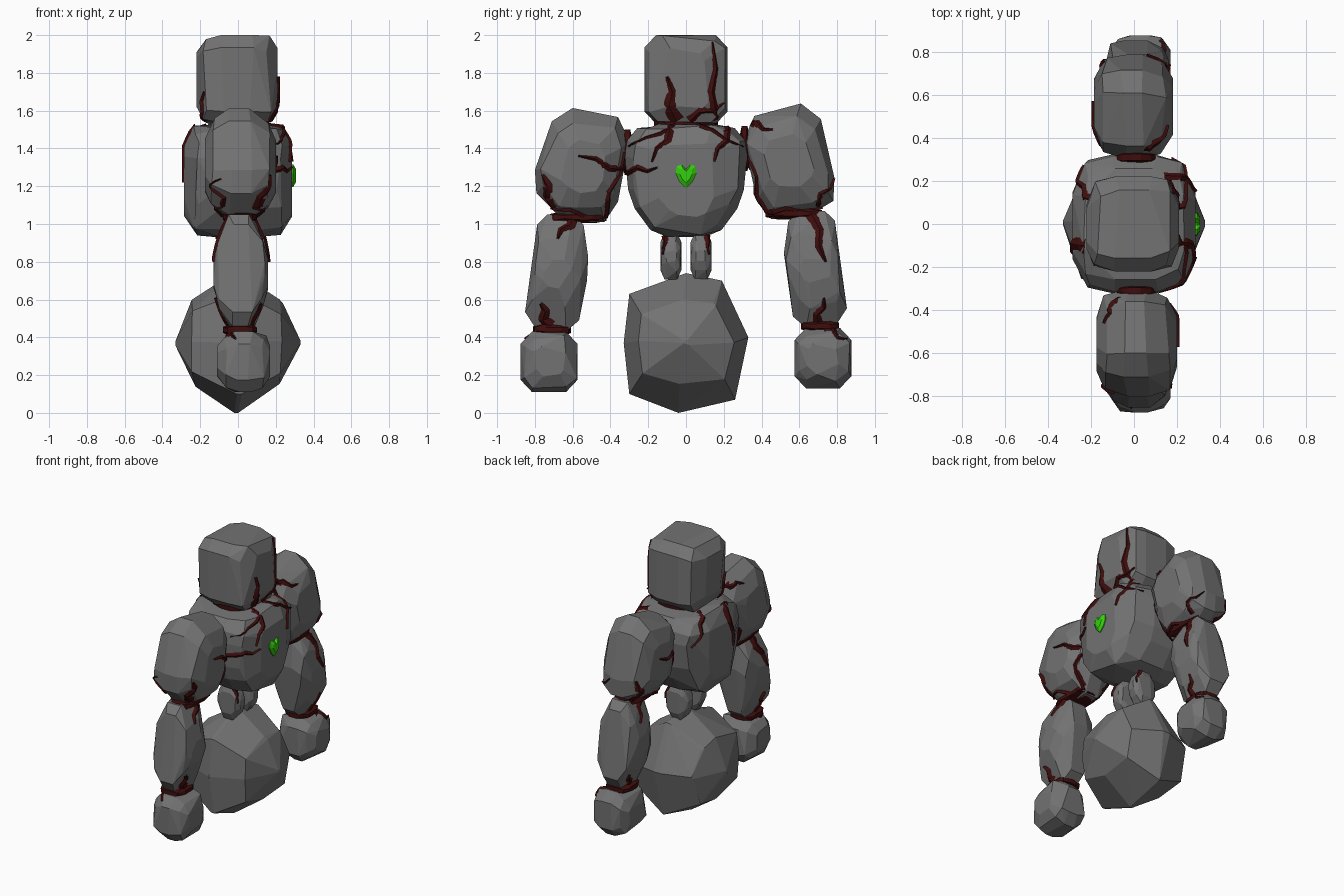
import bpy, bmesh, random
from mathutils import Vector
from mathutils.bvhtree import BVHTree

random.seed(4)
if "Cube" in bpy.data.objects:
    bpy.data.objects.remove(bpy.data.objects["Cube"])


def material(name, red, green, blue):
    mat = bpy.data.materials.new(name)
    mat.use_nodes = True
    colour = (red, green, blue, 1)
    mat.diffuse_color = colour
    mat.node_tree.nodes["Principled BSDF"].inputs["Base Color"].default_value = colour
    return mat


stone = material("grey stone", .17, .17, .17)
lava = material("dark red vein", .05, .004, .004)
gem = material("bright green", .035, .62, .004)

# Layer styles: width scale, height scale and depth of each shrinking layer
ROUND = ((1, 1, .25), (.88, .78, .75), (.5, .45, 1))
BLOCK = ((1, 1, .35), (.87, .93, .77), (.48, .65, 1))
SLIM = ((1, 1, .35), (.85, .62, .78), (.45, .22, 1))
SHARP = ((1, 1, .04), (.75, .6, .7), (0, 0, 1))
surfaces = {}


def finish(name, bm, mat):
    bmesh.ops.recalc_face_normals(bm, faces=bm.faces)
    mesh = bpy.data.meshes.new(name)
    bm.to_mesh(mesh)
    bm.free()
    mesh.materials.append(mat)
    obj = bpy.data.objects.new(name, mesh)
    bpy.context.collection.objects.link(obj)


def box(y, z, half_width, half_height):
    return [(y + a * half_width, z + b * half_height) for a, b in ((-1, 1), (1, 1), (1, -1), (-1, -1))]


def mirrored(points):
    return points + [(-y, z) for y, z in reversed(points)]


def chamfered(corners, cut):
    """Replace each corner by two points, cutting it off."""
    result = []
    for i, corner in enumerate(corners):
        here = Vector(corner)
        for other in (corners[i - 1], corners[(i + 1) % len(corners)]):
            result.append(here.lerp(Vector(other), cut))
    return result


def rock(name, corners, back, front, layers=ROUND, mat=stone, jitter=.016, cut=.2):
    """Faceted boulder: hull of a chamfered side outline repeated in layers."""
    outline = chamfered(corners, cut)
    low = Vector([min(p[k] for p in outline) for k in range(2)])
    high = Vector([max(p[k] for p in outline) for k in range(2)])
    centre, mid, half = (low + high) / 2, (front + back) / 2, (front - back) / 2
    bm = bmesh.new()
    for index, (wide, tall, depth) in enumerate(layers):
        shake_x = 0 if index == len(layers) - 1 else jitter
        shake = jitter if index else 0
        for side in (-1, 1):
            for point in outline:
                offset = point - centre
                bm.verts.new((mid + side * half * depth + random.uniform(-shake_x, shake_x),
                              centre.x + offset.x * wide + random.uniform(-shake, shake),
                              centre.y + offset.y * tall + random.uniform(-shake, shake)))
    bmesh.ops.remove_doubles(bm, verts=bm.verts, dist=.015)
    hull = bmesh.ops.convex_hull(bm, input=bm.verts)
    loose = {v for v in hull["geom_interior"] + hull["geom_unused"] if isinstance(v, bmesh.types.BMVert)}
    bmesh.ops.delete(bm, geom=list(loose), context="VERTS")
    surfaces[name] = BVHTree.FromBMesh(bm)
    bmesh.ops.dissolve_limit(bm, angle_limit=.16, verts=bm.verts, edges=bm.edges)
    finish(name, bm, mat)


def snap(name, side, spot):
    """Point and normal on a boulder, seen from its chest side or its back."""
    hit = surfaces[name].ray_cast(Vector((side, spot.x, spot.y)), Vector((-side, 0, 0)))
    if hit[0] is None:
        hit = surfaces[name].find_nearest(Vector((side * .08, spot.x, spot.y)))
    return hit[0], hit[1]


def vein(name, side, root, tip, width, bend=.02):
    """Raised, kinked ridge that hugs a boulder and narrows to a point."""
    root, tip = Vector(root), Vector(tip)
    sideways = (tip - root).orthogonal().normalized() * bend
    bends = [root, root.lerp(tip, .35) + sideways, root.lerp(tip, .65) - sideways / 2, tip]
    dense = [a.lerp(b, t / 3) for a, b in zip(bends, bends[1:]) for t in range(3)] + [tip]
    spots = [snap(name, side, p) for p in dense]
    bm = bmesh.new()
    rows = []
    for i, (spot, normal) in enumerate(spots):
        along = spots[min(i + 1, len(spots) - 1)][0] - spots[max(i - 1, 0)][0]
        across = normal.cross(along).normalized()
        half = width / 2 * (1 - i / len(spots)) ** .7
        rows.append([bm.verts.new(spot + across * half * s + normal * (.012 - .016 * abs(s)))
                     for s in (-1, 0, 1)])
    for a, b in zip(rows, rows[1:]):
        for k in range(2):
            bm.faces.new((a[k], a[k + 1], b[k + 1], b[k]))
    finish(name + "_vein", bm, lava)


# Head, chest and base
rock("head", box(0, 1.765, .22, .235), -.22, .21, BLOCK, cut=.14)
rock("chest", mirrored([(.24, 1.53), (.33, 1.42), (.3, 1.12), (.16, .93)]), -.285, .285, BLOCK)
rock("base", [(-.3, .63), (0, .74), (.19, .7), (.33, .4), (.26, .07), (-.04, 0), (-.3, .1), (-.33, .37)],
     -.33, .33, SHARP, cut=0)
rock("neck_ring", box(0, 1.535, .17, .025), -.13, .15, mat=lava, jitter=.005)

# Upper arms differ; the other limb stones mirror
rock("right_upper_arm", [(-.68, 1.63), (-.28, 1.55), (-.38, 1.01), (-.64, 1.01), (-.83, 1.2)], -.175, .2)
rock("left_upper_arm", [(.28, 1.55), (.69, 1.66), (.81, 1.14), (.66, 1.05), (.4, 1.02)], -.185, .18)
forearm = [(.78, 1.06), (.55, 1.06), (.51, .78), (.58, .43), (.86, .48), (.82, .8)]
rings = {"shoulder": (.31, 1.39, .025, .12), "elbow": (.57, 1.045, .15, .03), "wrist": (.71, .45, .1, .03)}
for side, label in ((-1, "right"), (1, "left")):
    lift = .01 * side
    rock(label + "_forearm", [(y * side, z + lift) for y, z in forearm], -.13, .16, SLIM)
    rock(label + "_hand", box(.725 * side, .28 + lift, .15, .16), -.11, .17)
    rock(label + "_waist", box(.08 * side, .83, .055, .125), -.09, .09, SLIM, jitter=.006)
    for joint, (y, z, width, height) in rings.items():
        rock(f"{label}_{joint}_ring", box(y * side, z + lift, width, height), -.08, .1,
             mat=lava, jitter=.004)

# Veins on head and chest: chest side or back, thick root, tip, width
for name, side, root, tip, width in (
        ("head", 1, (-.05, 1.55), (-.1, 1.78), .09),
        ("head", 1, (.16, 1.56), (.14, 1.96), .07),
        ("head", 1, (.02, 1.55), (.2, 1.64), .06),
        ("head", -1, (-.1, 1.55), (-.19, 1.7), .06),
        ("chest", 1, (-.08, 1.52), (-.18, 1.33), .06),
        ("chest", 1, (.22, 1.51), (.15, 1.33), .06),
        ("chest", 1, (-.31, 1.27), (-.15, 1.3), .05),
        ("chest", -1, (-.1, 1.52), (-.13, 1.22), .08),
        ("chest", -1, (.1, 1.52), (.27, 1.34), .05)):
    vein(name, side, root, tip, width)

# Arm veins for the right arm; the left arm carries them turned half round
arm_veins = (("upper_arm", 1, (.31, 1.29), (.57, 1.36), .06), ("upper_arm", 1, (.7, 1.09), (.76, 1.26), .09),
             ("upper_arm", 1, (.42, 1.05), (.33, 1.38), .05), ("upper_arm", 1, (.42, 1.04), (.72, 1.08), .05),
             ("upper_arm", -1, (.32, 1.53), (.46, 1.5), .06), ("upper_arm", -1, (.43, 1.06), (.33, 1.36), .06),
             ("upper_arm", -1, (.43, 1.05), (.72, 1.09), .05), ("upper_arm", -1, (.7, 1.1), (.78, 1.24), .04),
             ("forearm", 1, (.6, 1.05), (.68, .92), .07), ("forearm", -1, (.66, 1.05), (.74, .8), .08),
             ("forearm", 1, (.72, .46), (.77, .58), .08), ("forearm", -1, (.7, .47), (.73, .61), .07),
             ("hand", -1, (.73, .44), (.85, .39), .05))
for label, mirror in (("right_", -1), ("left_", 1)):
    for part, side, (y, z), (end_y, end_z), width in arm_veins:
        vein(label + part, -side * mirror, (y * mirror, z), (end_y * mirror, end_z), width)
    vein("chest", 1, (.05 * mirror, 1.53), (.3 * mirror, 1.41), .04, .01)
    vein(label + "waist", 1, (.11 * mirror, .94), (.12 * mirror, .84), .04, .004)

# Heart gem: faceted heart on the chest
heart = mirrored([(.005, 1.295), (.025, 1.315), (.05, 1.305), (.055, 1.27), (.035, 1.225), (.005, 1.195)])
bm = bmesh.new()
loops = [[bm.verts.new((x, y * s, 1.26 + (z - 1.26) * s)) for y, z in heart]
         for x, s in ((.26, 1), (.292, 1), (.306, .6))]
for a, b in zip(loops, loops[1:]):
    for i in range(len(heart)):
        bm.faces.new((a[i - 1], a[i], b[i], b[i - 1]))
bm.faces.new(loops[0])
bm.faces.new(loops[-1])
finish("heart_gem", bm, gem)
